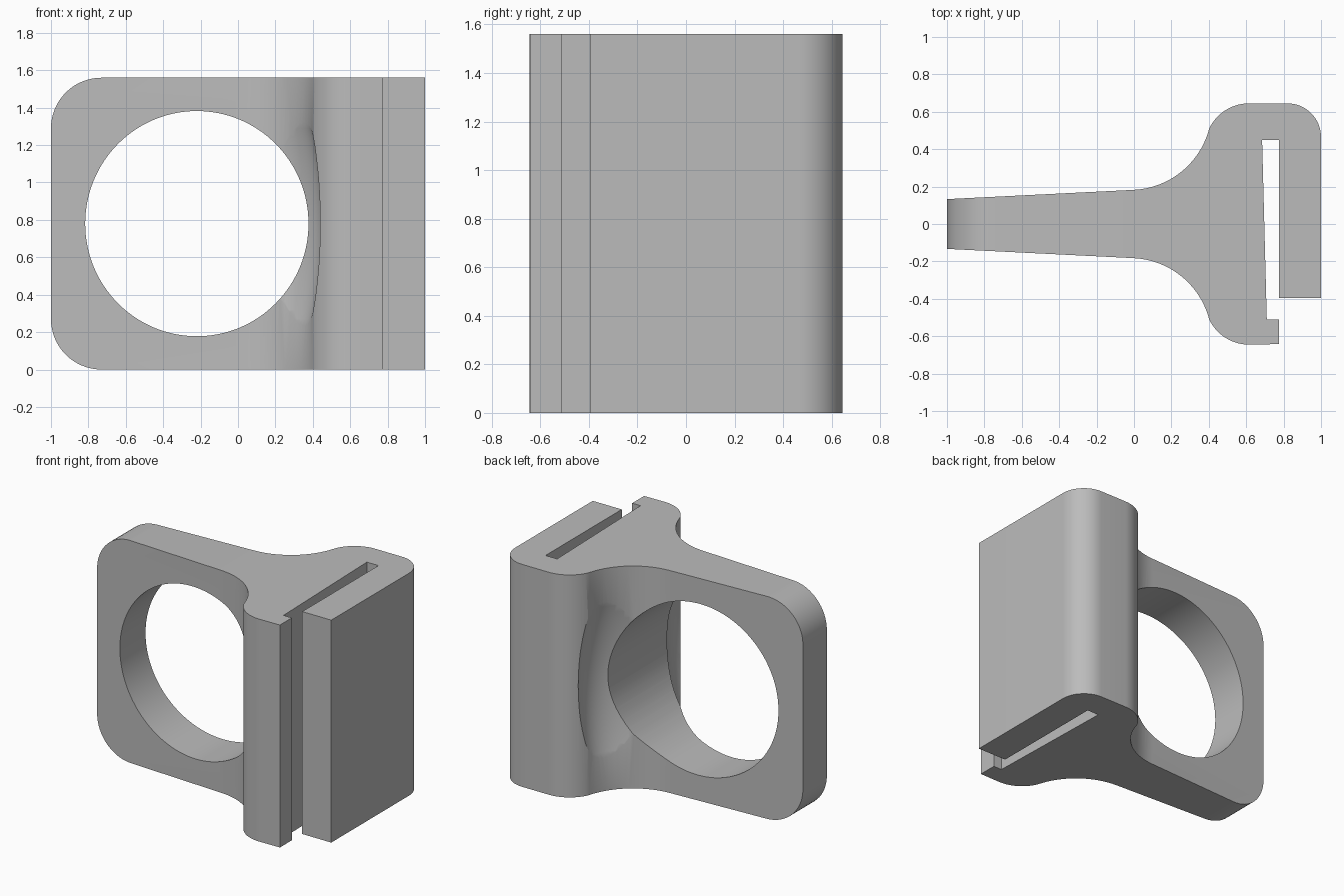
import bpy
import bmesh
from math import sin, cos, radians, pi

cube = bpy.data.objects.get("Cube")
if cube:
    bpy.data.objects.remove(cube, do_unlink=True)

HEIGHT = 1.56
MID = HEIGHT / 2


def make_object(name, bm):
    bmesh.ops.recalc_face_normals(bm, faces=bm.faces)
    mesh = bpy.data.meshes.new(name)
    bm.to_mesh(mesh)
    bm.free()
    obj = bpy.data.objects.new(name, mesh)
    bpy.context.collection.objects.link(obj)
    return obj


def loft(rings):
    """Skin a stack of matching rings and cap both ends."""
    bm = bmesh.new()
    loops = [[bm.verts.new(p) for p in ring] for ring in rings]
    for a, b in zip(loops, loops[1:]):
        for i in range(len(a)):
            j = (i + 1) % len(a)
            bm.faces.new((a[i], a[j], b[j], b[i]))
    bm.faces.new(loops[0])
    bm.faces.new(loops[-1])
    return bm


def arc(cx, cy, r, start, end, steps=16):
    angles = [radians(start + (end - start) * i / steps) for i in range(steps + 1)]
    return [(cx + r * cos(a), cy + r * sin(a)) for a in angles]


# Plan outline: tapered plate, concave flare, rounded lobe, then the clip slot
flare = [(-1, 0.133)] + arc(-0.022, 0.62, 0.438, -87, -16)
flare += arc(0.615, 0.41, 0.235, 155, 90)
front = [(x, -y) for x, y in flare]
slot = [(0.775, -0.642), (0.775, -0.51), (0.71, -0.51), (0.685, 0.45),
        (0.775, 0.45), (0.775, -0.395), (1, -0.395)]
corner = arc(0.82, 0.465, 0.18, 0, 90)
outline = front + slot + corner + flare[::-1]

bm = loft([[(x, y, z) for x, y in outline] for z in (0, HEIGHT)])
# Round the two outer corners of the plate
ends = [e for e in bm.edges
        if all(v.co.x < -0.99 for v in e.verts)
        and abs(e.verts[0].co.z - e.verts[1].co.z) < 0.01]
bmesh.ops.bevel(bm, geom=ends, offset=0.27, segments=16, profile=0.5, affect='EDGES')
body = make_object("ring_clip_body", bm)

# Round opening through the plate
hole_rings = [[(-0.22 + 0.597 * cos(2 * pi * i / 128), y,
                MID + 0.602 * sin(2 * pi * i / 128)) for i in range(128)]
              for y in (-1, 1)]
cutters = [make_object("opening_cutter", loft(hole_rings))]

# Hollows in the flares beside the opening, deepest at mid height
for side, label in ((-1, "front"), (1, "back")):
    rings = []
    for k in range(25):
        t = k / 12 - 1
        s = 1 - 0.17 * t * t
        rings.append([(0.05 + 0.4 * s * cos(2 * pi * i / 64),
                       side * (0.5 + 0.3 * s * sin(2 * pi * i / 64)),
                       MID + 0.555 * t) for i in range(64)])
    cutters.append(make_object(label + "_hollow_cutter", loft(rings)))

bpy.context.view_layer.objects.active = body
for cutter in cutters:
    cutter.hide_render = True
    mod = body.modifiers.new(cutter.name, 'BOOLEAN')
    mod.operation = 'DIFFERENCE'
    mod.solver = 'EXACT'
    mod.object = cutter
    bpy.ops.object.modifier_apply(modifier=mod.name)
for cutter in cutters:
    bpy.data.objects.remove(cutter, do_unlink=True)

# Single grey material
grey = bpy.data.materials.new("plain_grey")
grey.use_nodes = True
colour = (0.5, 0.5, 0.5, 1)
grey.diffuse_color = colour
grey.node_tree.nodes["Principled BSDF"].inputs["Base Color"].default_value = colour
body.data.materials.clear()
body.data.materials.append(grey)

bpy.ops.object.select_all(action='DESELECT')
body.select_set(True)
bpy.ops.object.shade_smooth_by_angle(angle=radians(25))
